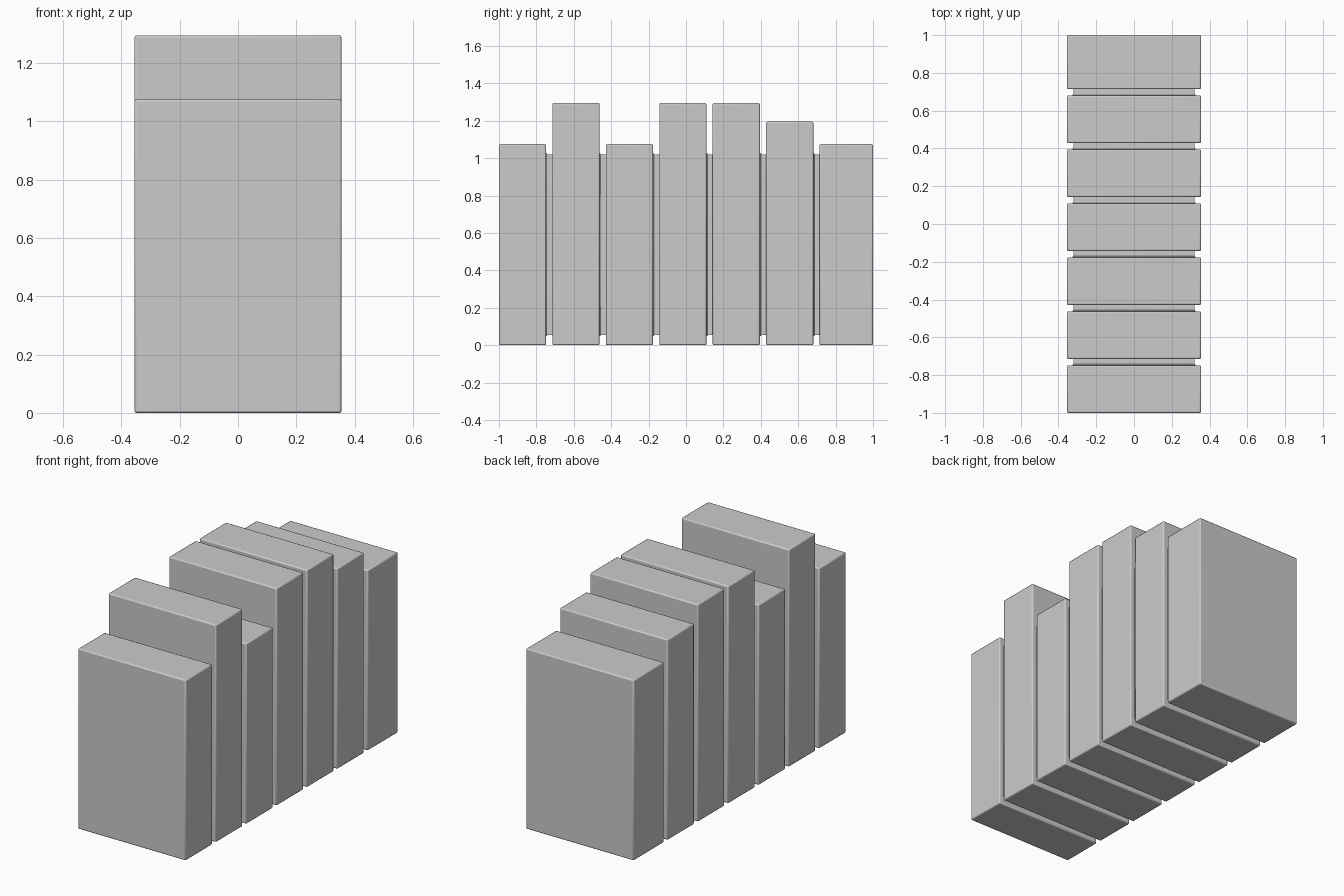
import bpy

if "Cube" in bpy.data.objects:
    bpy.data.objects.remove(bpy.data.objects["Cube"])

PITCH = 2.0 / 7
HALF_W = 0.355
THICK = 0.252
HEIGHTS = [1.075, 1.295, 1.075, 1.295, 1.295, 1.195, 1.075]


def box(name, lo, hi, bevel=0.0):
    """Axis-aligned box between two corners, with optional rounded edges."""
    bpy.ops.mesh.primitive_cube_add(
        size=1, location=[(a + b) / 2 for a, b in zip(lo, hi)])
    ob = bpy.context.object
    ob.name = name
    ob.scale = [b - a for a, b in zip(lo, hi)]
    bpy.ops.object.transform_apply(location=False, rotation=False, scale=True)
    if bevel:
        mod = ob.modifiers.new("soft_edges", "BEVEL")
        mod.width = bevel
        mod.segments = 2
    bpy.ops.object.shade_smooth_by_angle()
    return ob


for i, height in enumerate(HEIGHTS):
    y0 = -1 + i * PITCH
    last = i == len(HEIGHTS) - 1
    y1 = 1.0 if last else y0 + THICK

    # Upright slab, the end one filling its whole pitch
    box(f"slab_{i + 1}", (-HALF_W, y0, 0), (HALF_W, y1, height), 0.007)

    # Recessed joint to the next slab, with a small flared foot
    if not last:
        box(f"joint_{i + 1}", (-0.32, y1 - 0.002, 0.055),
            (0.32, y0 + PITCH + 0.002, 1.02))
        box(f"joint_foot_{i + 1}", (-0.327, y1 - 0.002, 0.048),
            (0.327, y1 + 0.006, 1.027), 0.004)
